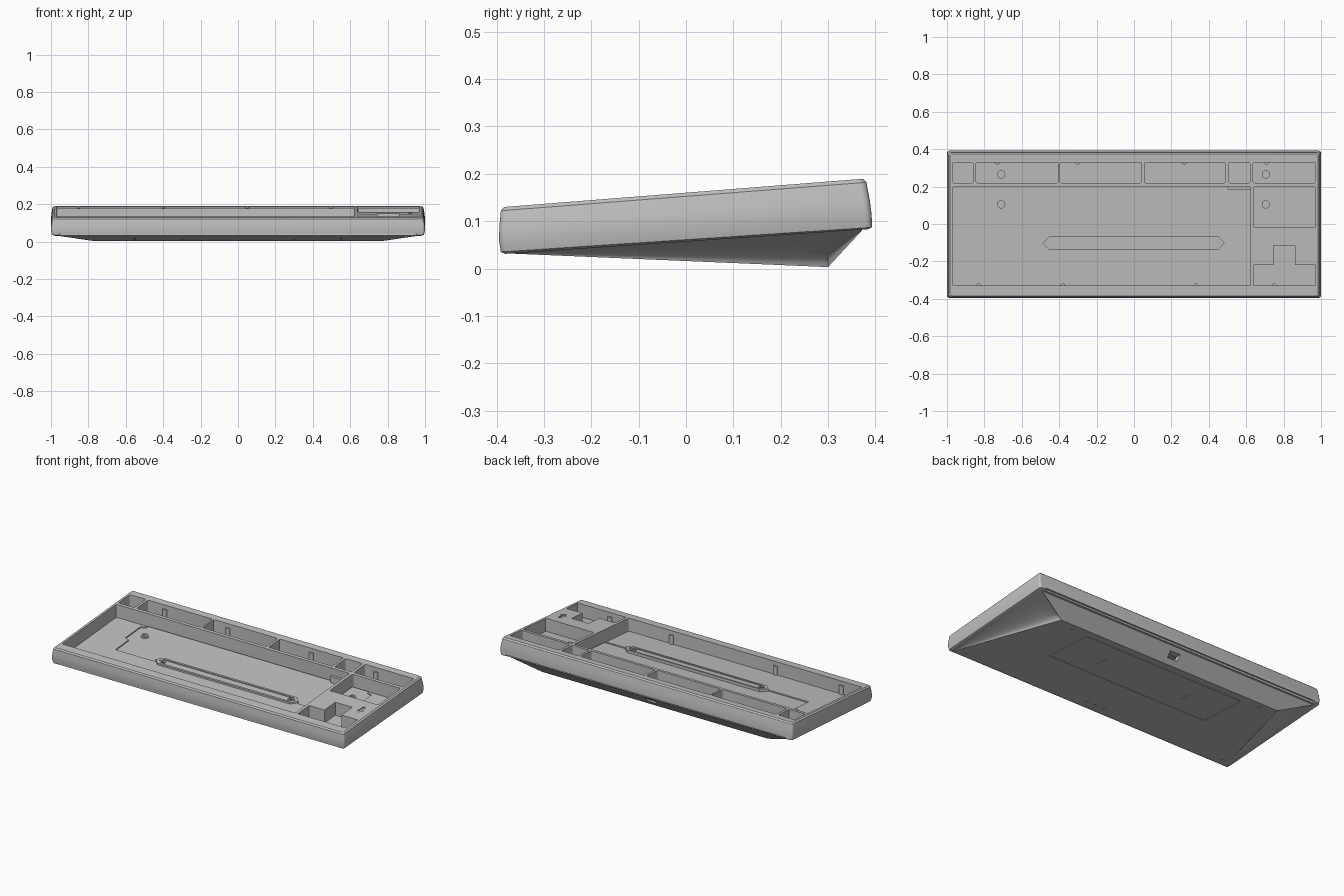
import bpy, bmesh, math

if "Cube" in bpy.data.objects:
    bpy.data.objects.remove(bpy.data.objects["Cube"])

grey = bpy.data.materials.new("light_grey_plastic")
grey.use_nodes = True
colour = (0.53, 0.53, 0.53, 1)
grey.diffuse_color = colour
grey.node_tree.nodes["Principled BSDF"].inputs["Base Color"].default_value = colour


# Sloping planes of the case
def top(y):
    return 0.160 + 0.079 * y


def under(y):
    return 0.0575 + 0.068 * y


def foot(y):
    return 0.032 - 0.0426 * (y + 0.38)


def below_top(d):
    return lambda y: top(y) - d


def above_foot(d):
    return lambda y: foot(y) + d


# Outline helpers
def rect(x0, x1, y0, y1, r=0.008, seg=3):
    pts = []
    corners = [(x1 - r, y1 - r), (x0 + r, y1 - r), (x0 + r, y0 + r), (x1 - r, y0 + r)]
    for k, (cx, cy) in enumerate(corners):
        for i in range(seg + 1):
            a = math.pi / 2 * (k + i / seg)
            pts.append((cx + r * math.cos(a), cy + r * math.sin(a)))
    return pts


def disc(x, y, r, n=20):
    return [(x + r * math.cos(2 * math.pi * i / n), y + r * math.sin(2 * math.pi * i / n)) for i in range(n)]


def hex_bar(x0, x1, y0, y1):
    m, c = (y0 + y1) / 2, (y1 - y0) / 2
    return [(x0, m), (x0 + c, y0), (x1 - c, y0), (x1, m), (x1 - c, y1), (x0 + c, y1)]


# Mesh helpers
def finish(name, bm):
    bmesh.ops.recalc_face_normals(bm, faces=bm.faces)
    me = bpy.data.meshes.new(name)
    bm.to_mesh(me)
    bm.free()
    ob = bpy.data.objects.new(name, me)
    bpy.context.collection.objects.link(ob)
    me.materials.append(grey)
    return ob


def loft(bm, rings):
    loops = [[bm.verts.new(p) for p in ring] for ring in rings]
    n = len(loops[0])
    for a, b in zip(loops, loops[1:]):
        for i in range(n):
            j = (i + 1) % n
            bm.faces.new((a[i], a[j], b[j], b[i]))
    bm.faces.new(loops[0][::-1])
    bm.faces.new(loops[-1])


def prisms(name, outlines, low, high):
    bm = bmesh.new()
    for pts in outlines:
        loft(bm, [[(x, y, f(y)) for x, y in pts] for f in (low, high)])
    return finish(name, bm)


def carve(ob, cutter):
    mod = ob.modifiers.new("cut", "BOOLEAN")
    mod.operation, mod.solver, mod.object = "DIFFERENCE", "EXACT", cutter
    mod.use_self = True
    cutter.hide_render = True
    bpy.context.view_layer.objects.active = ob
    bpy.ops.object.modifier_apply(modifier=mod.name)
    bpy.data.objects.remove(cutter)


def smooth(ob):
    bpy.ops.object.select_all(action="DESELECT")
    ob.select_set(True)
    bpy.context.view_layer.objects.active = ob
    bpy.ops.object.shade_smooth_by_angle(angle=math.radians(28))


# Outer shell: stacked rings (half width, front y, front z, back y, back z)
sections = [(0.985, -0.382, 0.031, 0.385, 0.083), (0.994, -0.391, 0.035, 0.393, 0.087),
            (1.0, -0.395, 0.06, 0.392, 0.115), (0.998, -0.394, 0.09, 0.388, 0.145),
            (0.992, -0.391, 0.122, 0.381, 0.182), (0.984, -0.384, 0.130, 0.374, 0.1895)]
rings = []
for hx, yf, zf, yb, zb in sections:
    rings.append([(x, y, zf + (zb - zf) * (y - yf) / (yb - yf))
                  for x, y in rect(-hx, hx, yf, yb, 0.014, 5)])
bm = bmesh.new()
loft(bm, rings)
shell = finish("case_shell", bm)

# Key openings
row = [(-0.97, -0.86), (-0.845, -0.405), (-0.395, 0.04), (0.055, 0.49), (0.505, 0.62), (0.637, 0.97)]
openings = [rect(a, b, 0.22, 0.33) for a, b in row]
openings.append(rect(-0.97, 0.622, -0.33, 0.20))
openings.append(rect(0.64, 0.97, -0.02, 0.20))
openings.append([(0.64, -0.33), (0.97, -0.33), (0.97, -0.22), (0.86, -0.22),
                 (0.86, -0.115), (0.745, -0.115), (0.745, -0.22), (0.64, -0.22)])
carve(shell, prisms("opening_cutter", openings, below_top(0.08), below_top(-0.05)))

# Shallow bay in the floor, with side tabs
bay = [(-0.76, -0.11), (0.75, -0.11), (0.75, 0.02), (0.785, 0.03), (0.785, 0.18), (0.75, 0.19),
       (0.75, 0.31), (-0.76, 0.31), (-0.76, 0.19), (-0.79, 0.18), (-0.79, 0.03), (-0.76, 0.02)]
carve(shell, prisms("bay_cutter", [bay], below_top(0.087), below_top(0.079)))

# Engraved arrow
ax, ay = 0.92, -0.11
half = [(0, -0.035), (0.02, -0.008), (0.009, -0.008), (0.009, 0.03)]
arrow = [(ax + x, ay + y) for x, y in half] + [(ax - x, ay + y) for x, y in half[:0:-1]]
carve(shell, prisms("arrow_cutter", [arrow], below_top(0.006), below_top(-0.02)))

# Shadow gaps along the lower front and back edges
carve(shell, prisms("front_gap_cutter", [rect(-0.955, 0.955, -0.45, -0.388, 0.004)],
                    lambda y: 0.01, lambda y: 0.043))
carve(shell, prisms("back_gap_cutter", [rect(-0.955, 0.955, 0.383, 0.45, 0.004)],
                    lambda y: 0.06, lambda y: 0.094))
smooth(shell)

# Tapered base with flared sides
bm = bmesh.new()
rings = []
steps = 8
stations = [-0.37 + 0.67 * i / 10 for i in range(11)] + [0.372]
for y in stations:
    zt = under(y)
    h = zt - foot(y) if y < 0.31 else 0.002
    hb = 0.97 - 0.2 * h / 0.075
    side = [(hb + (0.97 - hb) * (1 - s / steps) ** 2, zt - h * s / steps) for s in range(steps + 1)]
    side.insert(0, (0.97, zt + 0.004))
    rings.append([(x, y, z) for x, z in side] + [(-x, y, z) for x, z in reversed(side)])
loft(bm, rings)
base = finish("tapered_base", bm)

# Port pocket in the back slope
carve(base, prisms("port_cutter", [rect(-0.035, 0.035, 0.305, 0.45, 0.004)],
                   lambda y: 0.03, lambda y: 0.06))

# Engraved cover outline, screw holes and light slots underneath
w = 0.003
lines = [rect(-0.55, 0.55, y - w, y + w, 0.001, 1) for y in (-0.06, 0.25)]
for s in (-1, 1):
    lines.append(rect(s * 0.55 - w, s * 0.55 + w, -0.06, 0.25, 0.001, 1))
    lines.append(rect(s * 0.3 - w, s * 0.3 + w, 0.05, 0.12, 0.001, 1))
    lines.append(disc(s * 0.91, -0.335, 0.012))
    lines.append(disc(s * 0.665, 0.27, 0.012))
lines += [rect(x - 0.014, x + 0.014, -0.33, -0.322, 0.002, 1) for x in (-0.06, 0, 0.06)]
carve(base, prisms("engraving_cutter", lines, above_foot(-0.02), above_foot(0.003)))
smooth(base)

# Port tongue
prisms("port_tongue", [rect(-0.022, 0.022, 0.304, 0.33, 0.002)], lambda y: 0.042, lambda y: 0.048)

# Raised strip with sunken channel across the floor
strip = prisms("floor_strip", [hex_bar(-0.49, 0.485, -0.137, -0.068)], below_top(0.09), below_top(0.07))
carve(strip, prisms("channel_cutter", [hex_bar(-0.465, 0.46, -0.125, -0.08)],
                    below_top(0.076), below_top(0.05)))


# Screw bosses with holes
def boss(name, x, y, r, low, high):
    ob = prisms(name, [disc(x, y, r)], below_top(low), below_top(high))
    carve(ob, prisms("hole_cutter", [disc(x, y, r * 0.5)], below_top(high + 0.006), below_top(high - 0.02)))
    smooth(ob)


for x in (-0.44, 0.43):
    boss("strip_screw", x, -0.105, 0.016, 0.08, 0.069)
for x in (-0.71, 0.705):
    for y in (0.105, 0.265):
        boss("floor_boss", x, y, 0.022, 0.09, 0.077)

# Clip posts along the front and back inner walls
posts = [(x, -0.332) for x in (-0.83, -0.38, 0.33, 0.75)] + [(x, 0.332) for x in (-0.73, -0.3, 0.27, 0.71)]
for x, y in posts:
    smooth(prisms("clip_post", [disc(x, y, 0.014, 16)], below_top(0.083), below_top(0.025)))

# Small ledge beside the upper divider
prisms("divider_ledge", [rect(0.5, 0.63, 0.185, 0.205, 0.004)], below_top(0.083), below_top(0.045))
